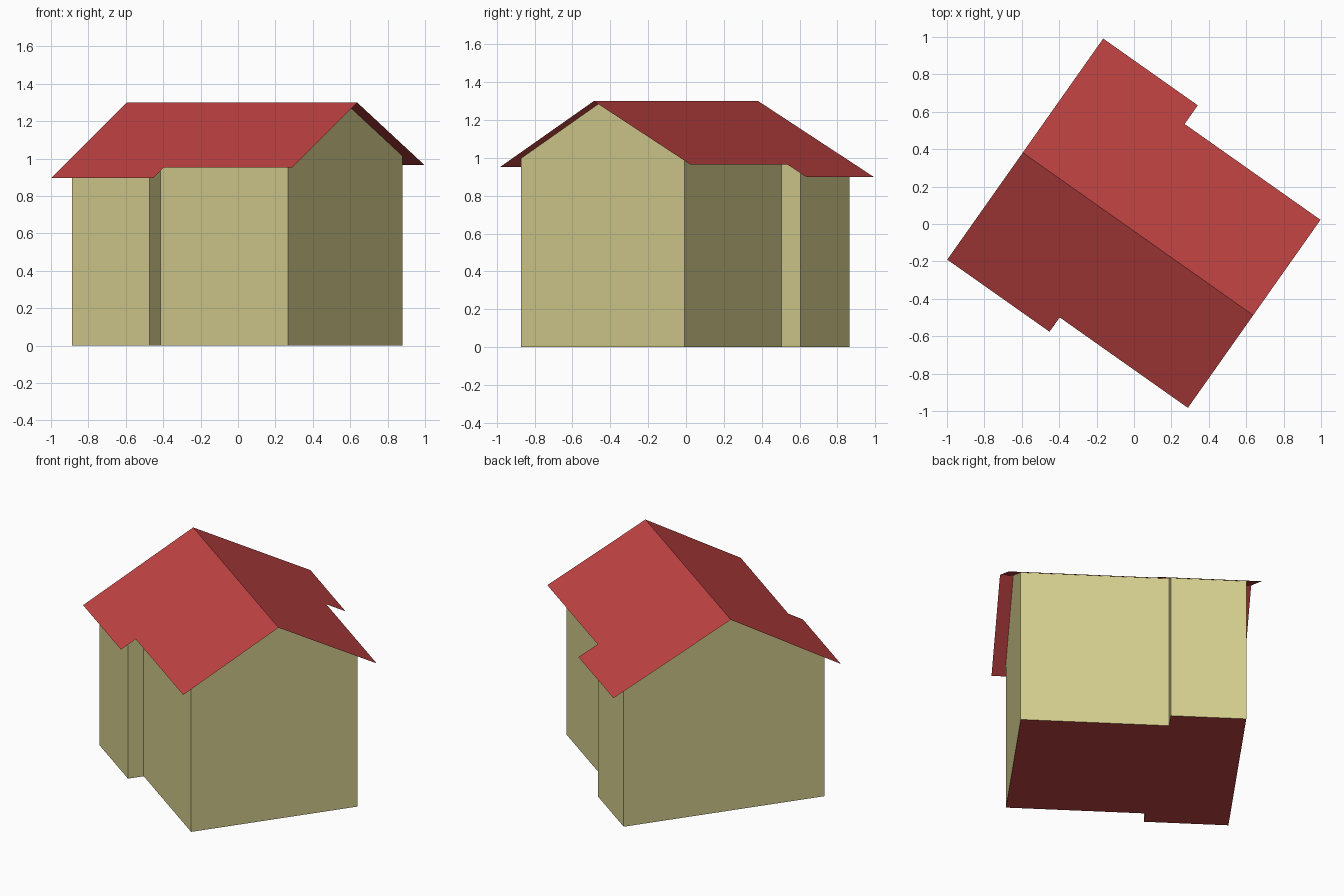
import bpy, bmesh
from math import radians

if "Cube" in bpy.data.objects:
    bpy.data.objects.remove(bpy.data.objects["Cube"])

TURN = radians(-35.2)          # house is turned in plan
RIDGE_V, RIDGE_Z = -0.031, 1.30
SLOPE_FRONT, SLOPE_BACK = 0.575, 0.536


def roof_z(v):
    """Height of the roof planes at cross position v."""
    d = v - RIDGE_V
    return RIDGE_Z - (SLOPE_BACK * d if d > 0 else -SLOPE_FRONT * d)


def material(name, color):
    m = bpy.data.materials.new(name)
    m.diffuse_color = (*color, 1)
    m.use_nodes = True
    m.node_tree.nodes["Principled BSDF"].inputs["Base Color"].default_value = m.diffuse_color
    return m


def make(name, faces, mat):
    """Object from a list of faces given as 3D point loops."""
    bm = bmesh.new()
    for loop in faces:
        bm.faces.new([bm.verts.new(p) for p in loop])
    bmesh.ops.remove_doubles(bm, verts=bm.verts, dist=1e-4)
    bmesh.ops.dissolve_limit(bm, angle_limit=radians(1),
                             verts=bm.verts, edges=bm.edges)
    me = bpy.data.meshes.new(name)
    bm.to_mesh(me)
    bm.free()
    me.materials.append(mat)
    ob = bpy.data.objects.new(name, me)
    ob.rotation_euler.z = TURN
    bpy.context.collection.objects.link(ob)
    return ob


cream = material("cream_wall", (0.66, 0.61, 0.27))
red = material("red_roof", (0.53, 0.055, 0.055))

# Footprint, counter-clockwise, with a point under each gable peak
plan = [(-0.622, -0.658), (-0.115, -0.658), (-0.115, -0.558), (0.722, -0.558),
        (0.722, RIDGE_V), (0.722, 0.50), (-0.169, 0.50), (-0.169, 0.62),
        (-0.622, 0.62), (-0.622, RIDGE_V)]

# Walls rise from the footprint to the roof planes
make("walls", [[(*a, 0), (*b, 0), (*b, roof_z(b[1])), (*a, roof_z(a[1]))]
               for a, b in zip(plan, plan[1:] + plan[:1])], cream)

# Floor faces down
make("floor", [[(*p, 0) for p in reversed(plan)]], red)

# Thin roof: two slopes with stepped eaves
front = [(-0.706, RIDGE_V), (-0.706, -0.731), (-0.037, -0.731),
         (-0.037, -0.637), (0.802, -0.637), (0.802, RIDGE_V)]
back = [(0.802, RIDGE_V), (0.802, 0.593), (-0.087, 0.593),
        (-0.087, 0.715), (-0.706, 0.715), (-0.706, RIDGE_V)]
make("roof", [[(u, v, roof_z(v)) for u, v in side] for side in (front, back)], red)
